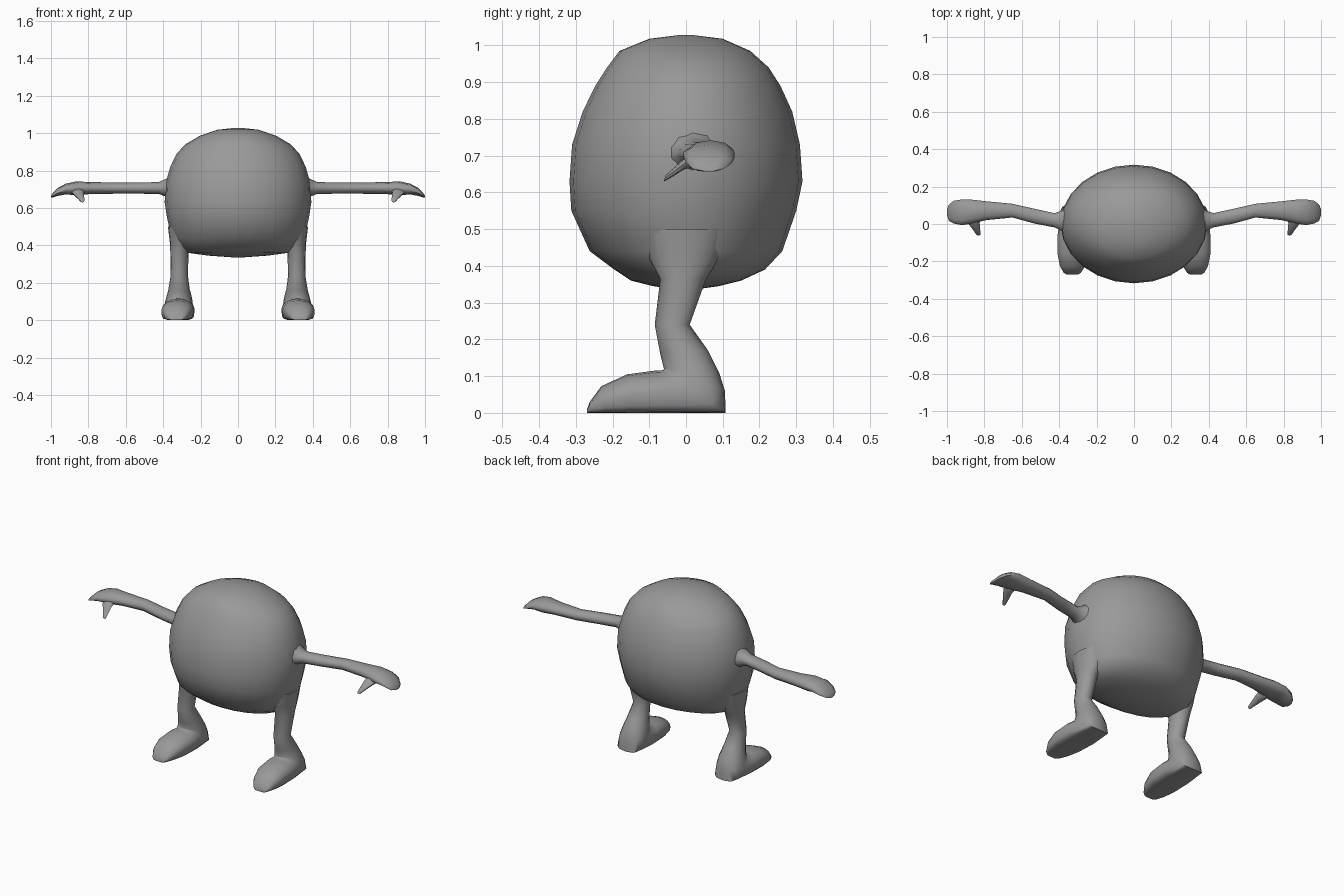
import bpy, bmesh, math
from mathutils import Vector

if "Cube" in bpy.data.objects:
    bpy.data.objects.remove(bpy.data.objects["Cube"])

grey = bpy.data.materials.new("plain grey")
grey.use_nodes = True
colour = (0.32, 0.32, 0.32, 1)
grey.diffuse_color = colour
grey.node_tree.nodes["Principled BSDF"].inputs["Base Color"].default_value = colour


def loft(name, rings, sides, mirrored=False):
    """Skin closed rings given as (centre, half axis u, half axis v, squareness of the +u half)."""
    bm = bmesh.new()
    loops = []
    for centre, u, v, square in rings:
        loop = []
        for i in range(sides):
            a = math.tau * i / sides
            c, s = math.cos(a), math.sin(a)
            if c > -0.01:
                c = max(c, 0) ** square
                s = math.copysign(abs(s) ** square, s)
            loop.append(bm.verts.new(Vector(centre) + c * Vector(u) + s * Vector(v)))
        loops.append(loop)
    for a, b in zip(loops, loops[1:]):
        for i in range(sides):
            j = (i + 1) % sides
            bm.faces.new((a[i], a[j], b[j], b[i]))
    bm.faces.new(loops[0])
    bm.faces.new(loops[-1])
    bmesh.ops.recalc_face_normals(bm, faces=bm.faces)
    mesh = bpy.data.meshes.new(name)
    bm.to_mesh(mesh)
    bm.free()
    mesh.materials.append(grey)
    obj = bpy.data.objects.new(name, mesh)
    bpy.context.collection.objects.link(obj)
    if mirrored:
        obj.modifiers.new("Mirror", "MIRROR").use_axis[0] = True
    bpy.ops.object.select_all(action="DESELECT")
    obj.select_set(True)
    bpy.context.view_layer.objects.active = obj
    bpy.ops.object.shade_smooth_by_angle(angle=math.radians(60))
    return obj


# Egg-shaped body: height, half width, half depth, y shift
body = [(0.335, .02, .02, 0), (0.345, .16, .09, 0), (0.36, .27, .15, 0),
        (0.39, .325, .205, .01), (0.44, .355, .262, 0), (0.55, .38, .306, -.006),
        (0.63, .392, .317, 0), (0.73, .388, .31, 0), (0.82, .362, .285, .004),
        (0.89, .328, .252, .005), (0.94, .282, .22, .005), (0.985, .205, .178, -.003),
        (1.018, .11, .1, 0), (1.028, .02, .02, 0)]
loft("body", [((0, y, z), (hx, 0, 0), (0, hy, 0), 1) for z, hx, hy, y in body], 24)

# Leg and foot: front/top point, back/sole point (y, z), x centre, half width, squareness
leg = [((-.12, .50), (.12, .50), .29, .085, 1), ((-.10, .42), (.09, .42), .307, .058, 1),
       ((-.07, .365), (.055, .365), .313, .049, 1), ((-.085, .24), (.01, .24), .314, .046, 1),
       ((-.07, .16), (.06, .17), .315, .057, 1), ((-.06, .12), (.09, .11), .315, .07, .9),
       ((-.062, .117), (.106, .06), .317, .075, .75), ((-.065, .116), (.108, 0), .318, .08, .6),
       ((-.085, .115), (-.03, 0), .32, .088, .45), ((-.16, .105), (-.15, 0), .324, .086, .45),
       ((-.23, .073), (-.22, 0), .328, .068, .45), ((-.262, .03), (-.262, 0), .33, .045, .5),
       ((-.27, .008), (-.27, 0), .33, .03, .6)]
rings = []
for (y0, z0), (y1, z1), x, half, square in leg:
    top, sole = Vector((x, y0, z0)), Vector((x, y1, z1))
    rings.append(((top + sole) / 2, (sole - top) / 2, (half, 0, 0), square))
loft("legs", rings, 16, True)

# Arm and flattened hand: x, front y, back y, low z, high z
arm = [(.34, -.08, .11, .62, .79), (.385, -.04, .075, .66, .755), (.425, -.02, .06, .675, .738),
       (.53, .0, .083, .676, .736), (.65, .033, .11, .676, .736), (.79, .018, .124, .674, .738),
       (.865, .0, .133, .668, .742), (.92, -.01, .135, .672, .73), (.965, 0, .127, .664, .706),
       (.99, .015, .105, .656, .68), (1.0, .045, .08, .656, .664)]
loft("arms", [((x, (a + b) / 2, (c + d) / 2), (0, 0, (d - c) / 2), (0, (b - a) / 2, 0), 1)
              for x, a, b, c, d in arm], 10, True)

# Thumb drooping forward from the hand: centre, half width, half height
thumb = [((.865, .05, .70), .042, .025), ((.855, .0, .682), .03, .02),
         ((.84, -.035, .655), .018, .014), ((.832, -.058, .638), .011, .009)]
loft("thumbs", [(c, (0, 0.3 * h, h), (w, 0, 0), 1) for c, w, h in thumb], 8, True)
